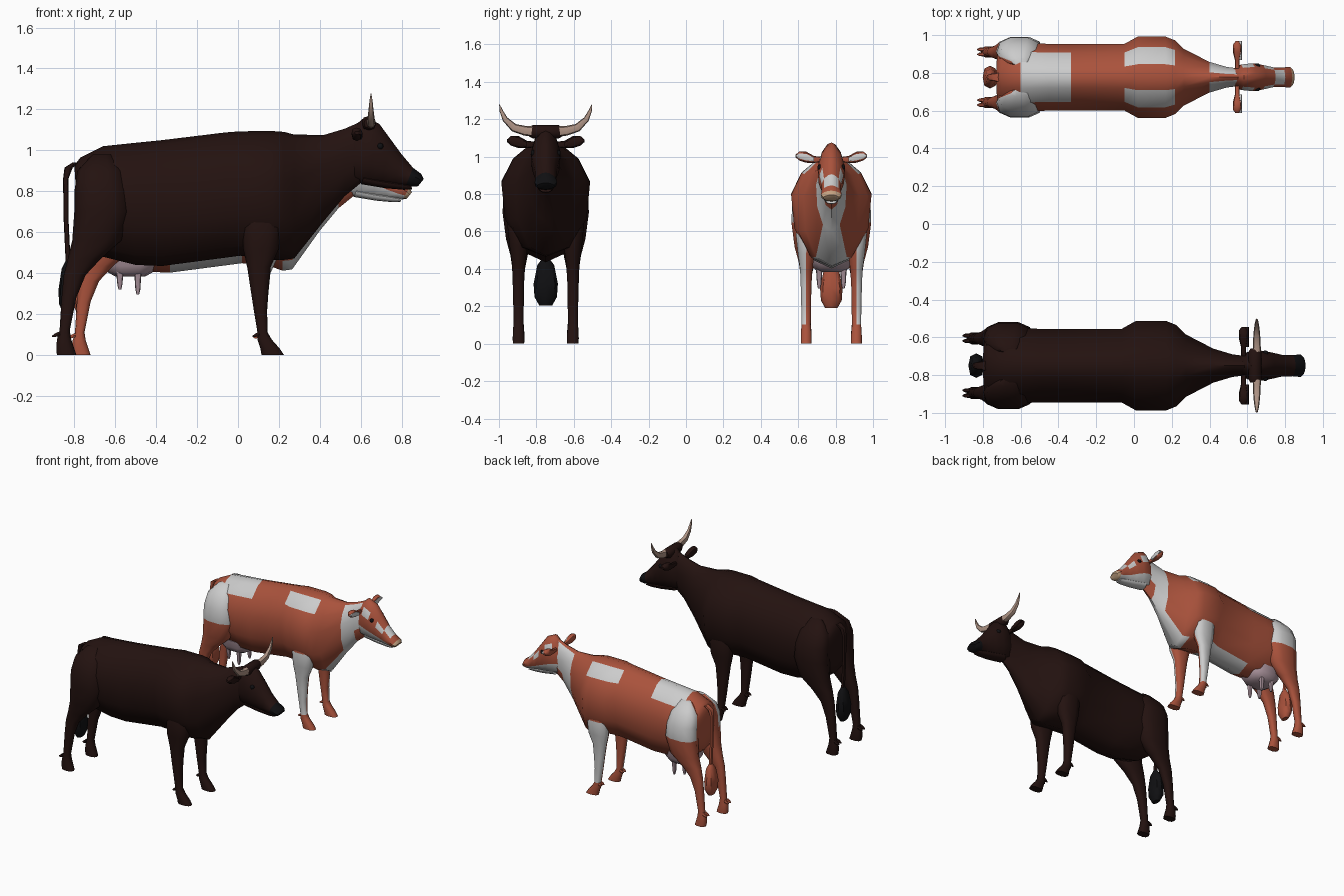
import bpy, bmesh, math
from mathutils import Vector as V

if "Cube" in bpy.data.objects:
    bpy.data.objects.remove(bpy.data.objects["Cube"])

def mat(name, c):
    m = bpy.data.materials.new(name)
    m.diffuse_color = (*c, 1)
    m.use_nodes = True
    m.node_tree.nodes["Principled BSDF"].inputs["Base Color"].default_value = m.diffuse_color
    return m

RED, WHITE = mat("red coat", (.40, .085, .045)), mat("white coat", (.66, .66, .65))
DARK, BLACK = mat("dark coat", (.017, .006, .005)), mat("black", (.005, .005, .006))
HORN, PINK, TAN = mat("horn", (.42, .29, .23)), mat("udder skin", (.40, .29, .33)), mat("tan nose", (.55, .36, .22))

# current animal: name, scale, offset
A = {}

def loft(name, rings, mats, pick=lambda i, k: 0):
    """Skin a list of equal rings; pick(interval, segment) chooses the material."""
    bm = bmesh.new()
    vs = [[bm.verts.new(p * A["s"] + A["o"]) for p in r] for r in rings]
    n = len(vs[0])
    for i in range(len(vs) - 1):
        for j in range(n):
            f = bm.faces.new((vs[i][j], vs[i][(j + 1) % n], vs[i + 1][(j + 1) % n], vs[i + 1][j]))
            f.material_index = pick(i, j)
    bm.faces.new(vs[0]).material_index = pick(0, 0)
    bm.faces.new(vs[-1]).material_index = pick(len(vs) - 2, 0)
    bmesh.ops.recalc_face_normals(bm, faces=bm.faces)
    me = bpy.data.meshes.new(name)
    bm.to_mesh(me)
    bm.free()
    for m in mats:
        me.materials.append(m)
    ob = bpy.data.objects.new(A["n"] + "_" + name, me)
    bpy.context.collection.objects.link(ob)
    return ob

# half cross-section of the trunk: share of half width, share of height
HALF = [(0, 1), (.32, .965), (.74, .83), (1, .63), (.92, .32), (.55, .08), (0, 0)]

def section(tx, tz, bx, bz, hw):
    t, b = V((tx, 0, tz)), V((bx, 0, bz))
    right = [b.lerp(t, h) + V((0, w * hw, 0)) for w, h in HALF]
    return right + [V((p.x, -p.y, p.z)) for p in right[-2:0:-1]]

def ring(c, u, v, n=10, p=.8):
    pw = lambda a: math.copysign(abs(a) ** p, a)
    return [V(c) + V(u) * pw(math.cos(math.tau * i / n)) + V(v) * pw(math.sin(math.tau * i / n)) for i in range(n)]

def leg_rings(rows, side):
    return [ring(((a + b) / 2, side * (c + d) / 2, z), ((b - a) / 2, 0, 0), (0, side * (d - c) / 2, 0))
            for z, a, b, c, d in rows]

BODY = [(-.800, .925, .64, .13), (-.77, .965, .56, .185), (-.66, 1.02, .48, .20), (-.50, 1.037, .44, .195),
        (-.37, 1.05, .435, .195), (-.065, 1.087, .475, .195), (.01, 1.093, .485, .237), (.17, 1.094, .465, .237),
        (.225, 1.09, .465, .215), (.275, 1.077, .472, .165), (.42, 1.075, .655, .09), (.52, 1.105, .775, .06),
        (.60, 1.14, .84, .05)]
HEAD = [(.57, 1.12, .53, .86, .045), (.62, 1.163, .575, .845, .073), (.69, 1.13, .63, .835, .08),
        (.745, 1.055, .70, .83, .07), (.80, .98, .76, .825, .057), (.855, .915, .82, .825, .056),
        (.895, .885, .86, .822, .06), (.908, .86, .88, .825, .045)]
JAW = [(.62, .88, .60, .835, .05), (.72, .86, .72, .815, .045), (.80, .845, .81, .807, .038), (.845, .83, .852, .81, .03)]
HIND = [(.98, -.71, -.62, .07, .11), (.90, -.785, -.56, .05, .19), (.81, -.798, -.54, .05, .23), (.70, -.80, -.53, .06, .234),
        (.56, -.81, -.57, .08, .215), (.47, -.832, -.67, .095, .19), (.39, -.852, -.745, .112, .178),
        (.28, -.862, -.79, .116, .174), (.12, -.872, -.822, .118, .172), (.075, -.885, -.815, .114, .176),
        (.03, -.888, -.80, .112, .178), (0, -.885, -.79, .114, .177)]
FORE = [(.78, .05, .18, .10, .17), (.64, .02, .21, .08, .208), (.52, .025, .20, .095, .195),
        (.43, .045, .16, .108, .182), (.33, .06, .15, .114, .178), (.22, .077, .142, .116, .175),
        (.11, .095, .145, .118, .173), (.075, .095, .165, .115, .176), (.03, .11, .205, .112, .178),
        (0, .115, .225, .114, .177)]
TAIL = [(-.79, .94, .02, .025), (-.828, .915, .02, .02), (-.842, .86, .013, .016), (-.84, .66, .012, .014), (-.83, .45, .012, .014)]
TUFT = [(-.83, .46, .013, .016), (-.832, .42, .03, .045), (-.835, .32, .042, .065), (-.835, .25, .04, .06), (-.835, .205, .02, .035)]
EAR = [(.05, 1.065, .012, .014), (.10, 1.065, .014, .02), (.145, 1.078, .025, .032), (.185, 1.085, .025, .026), (.206, 1.085, .01, .008)]

# coat patches of the cow (k counts trunk segments from the spine down)
spine = lambda j: min(j, 11 - j)

def body_patch(i, j):
    k = spine(j)
    return int((i in (2, 3) and k <= 1) or (i in (5, 6, 7) and k == 1) or (i in (10, 11) and 1 <= k <= 3)
               or (i in (8, 9, 10) and k == 5) or (i == 10 and k == 4) or (i in (4, 5) and k == 5))

def head_patch(i, j):
    k = spine(j)
    return 2 if i >= 6 else int(k >= 4 or (i in (1, 3) and k == 2) or (i == 4 and k <= 1))

hind_patch = lambda i, j: int(i <= 2 and j < 5)
fore_patch = lambda i, j: int(1 <= i <= 5 and j < 5)

def animal(name, scale, offset, cow):
    A.update(n=name, s=scale, o=V(offset))
    coat = [RED, WHITE, TAN] if cow else [DARK, DARK, BLACK]
    patch = lambda f: f if cow else (lambda i, j: 0)
    # trunk with neck, head and jaw
    bodies = [(x, t, b - (.02 if cow and x in (.225, .275) else 0), w * (.98 if cow else 1)) for x, t, b, w in BODY]
    loft("body", [section(x, t, x + (.02 if i == 0 else 0), b, w) for i, (x, t, b, w) in enumerate(bodies)],
         coat, patch(body_patch))
    loft("head", [section(*r) for r in HEAD], coat, head_patch if cow else (lambda i, j: 2 * (i >= 5)))
    loft("jaw", [section(*r) for r in JAW], [WHITE if cow else DARK])
    # tail and its tuft
    for part, rows, m in (("tail", TAIL, coat[0]), ("tail_tuft", TUFT, RED if cow else BLACK)):
        loft(part, [ring((x, 0, z), (a, 0, 0), (0, b, 0), 8) for x, z, a, b in rows], [m])
    for s, tag in ((1, "left"), (-1, "right")):
        # legs with dewclaws
        loft("hind_leg_" + tag, leg_rings(HIND, s), coat, patch(hind_patch))
        loft("front_leg_" + tag, leg_rings(FORE, s), coat, patch(fore_patch))
        for part, x in (("hind", -.87), ("front", .11)):
            for d in (-.014, .014):
                loft(part + "_dewclaw_" + tag, [ring((x - e, s * .145 + d, .105 - e * .35), (0, r, 0), (0, 0, r), 6)
                                                for e, r in ((0, .012), (.025, .01), (.038, .003))], coat[:1])
        # ears, inner ear lining and eyes
        loft("ear_" + tag, [ring((.58, s * y, z), (a, 0, 0), (0, 0, b), 8) for y, z, a, b in EAR], coat[:1])
        loft("inner_ear_" + tag, [ring((.597, s * y, z), (.011, 0, 0), (0, 0, b * .65), 6) for y, z, a, b in EAR[1:]],
             [WHITE if cow else DARK])
        loft("eye_" + tag, [ring((.695, s * (.062 + e), 1.02), (r, 0, 0), (0, 0, r), 8)
                            for e, r in ((0, .016), (.012, .014), (.018, .006))], [BLACK])
        if cow:
            # teats
            for x, low in ((-.635, .345), (-.54, .32)):
                loft("teat_" + tag, [ring((x, s * .07, z), (r, 0, 0), (0, r, 0), 8)
                                     for z, r in ((.46, .03), (.42, .018), (low + .025, .013), (low, .007))], [PINK])
        else:
            # upswept horns
            pts = [(.05, 1.135, .028), (.11, 1.138, .026), (.17, 1.155, .022), (.217, 1.20, .015), (.238, 1.245, .009), (.247, 1.278, .002)]
            rings = []
            for i, (y, z, r) in enumerate(pts):
                a, b = pts[max(i - 1, 0)], pts[min(i + 1, len(pts) - 1)]
                t = V((0, s * (b[0] - a[0]), b[1] - a[1])).normalized()
                rings.append(ring((.65, s * y, z), (r * .8, 0, 0), V((0, -t.z, t.y)) * r, 8))
            loft("horn_" + tag, rings, [HORN])
    if cow:
        loft("udder", [ring((-.58, 0, z), (a, 0, 0), (0, b, 0), 10)
                       for z, a, b in ((.53, .15, .13), (.47, .145, .12), (.435, .115, .105), (.415, .08, .07))], [PINK])
    else:
        # bony ridge between the horns
        loft("poll", [ring((.64, y, 1.133), (r, 0, 0), (0, 0, r), 8)
                      for y, r in ((-.09, .024), (-.07, .035), (.07, .035), (.09, .024))], [DARK])

animal("bull", 1.0, (0, -.75, 0), False)
animal("cow", .925, (.01, .777, 0), True)

# soft shading
for ob in bpy.context.scene.objects:
    ob.select_set(True)
    bpy.context.view_layer.objects.active = ob
bpy.ops.object.shade_smooth_by_angle(angle=math.radians(50))
